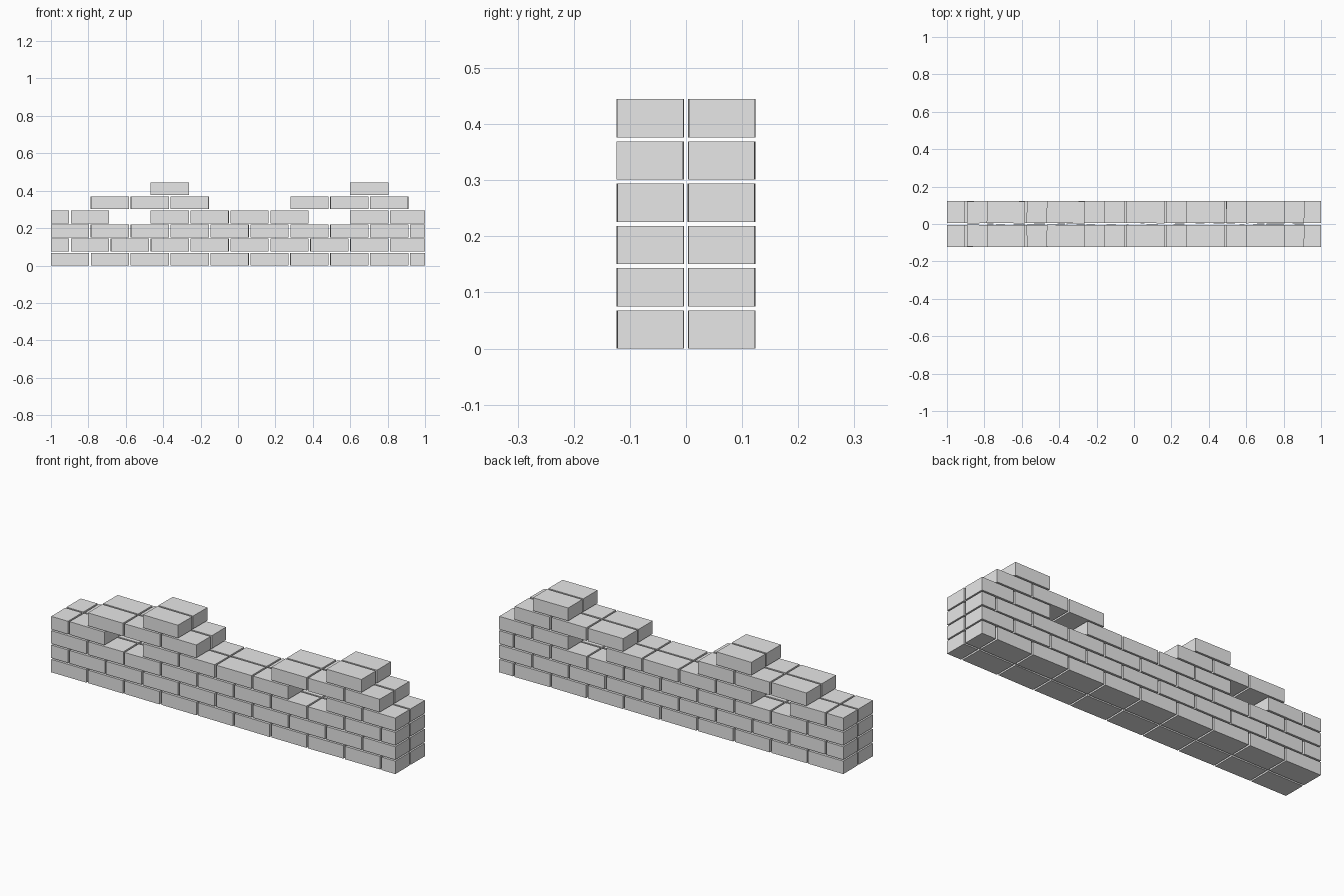
import bpy, bmesh, math, random
from mathutils import Matrix

if "Cube" in bpy.data.objects:
    bpy.data.objects.remove(bpy.data.objects["Cube"])

random.seed(4)
PITCH_X, PITCH_Z = 0.2133, 0.0753     # brick spacing along and up the wall
LENGTH, DEPTH, HEIGHT = 0.204, 0.118, 0.068

stone = bpy.data.materials.new("light_grey_stone")
stone.diffuse_color = (0.8, 0.8, 0.8, 1)
stone.use_nodes = True
stone.node_tree.nodes["Principled BSDF"].inputs["Base Color"].default_value = stone.diffuse_color

# Slots per course; odd courses shift half a brick, slot 0 then being a half brick
COURSES = [range(10), range(10), range(10),
           [0, 1, 3, 4, 5, 6, 8, 9],
           [1, 2, 3, 6, 7, 8],
           [3, 8]]


def add_brick(bm, x0, x1, y, z, yaw):
    mat = (Matrix.Translation(((x0 + x1) / 2, y, z + HEIGHT / 2))
           @ Matrix.Rotation(yaw, 4, 'Z')
           @ Matrix.Diagonal((x1 - x0, DEPTH, HEIGHT, 1)))
    bmesh.ops.create_cube(bm, size=1, matrix=mat)


# One object per course, two bricks deep
for row, slots in enumerate(COURSES):
    bm = bmesh.new()
    shift = PITCH_X / 2 if row % 2 else 0
    for y in (-0.0635, 0.0635):
        for i in slots:
            start = -1 + i * PITCH_X - shift
            x0, x1 = max(start, -1), min(start + LENGTH, 1)
            at_end = x0 <= -1 or x1 >= 1
            yaw = 0 if at_end else math.radians(random.uniform(-0.8, 0.8))
            add_brick(bm, x0, x1, y, row * PITCH_Z, yaw)
    mesh = bpy.data.meshes.new(f"brick_course_{row + 1}")
    bm.to_mesh(mesh)
    bm.free()
    mesh.materials.append(stone)
    course = bpy.data.objects.new(f"brick_course_{row + 1}", mesh)
    bpy.context.collection.objects.link(course)
